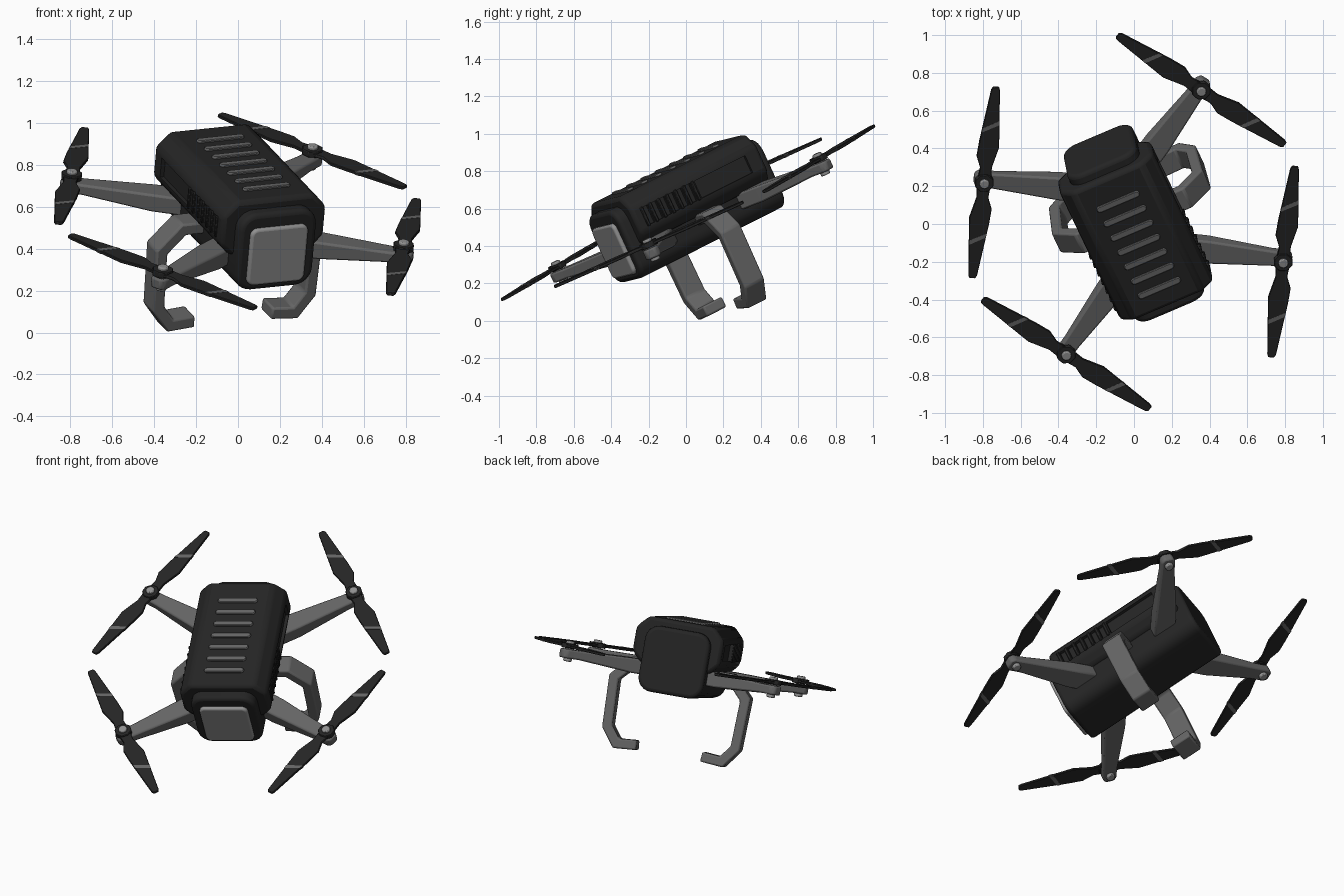
import bpy, bmesh, math
from mathutils import Matrix, Vector

if "Cube" in bpy.data.objects:
    bpy.data.objects.remove(bpy.data.objects["Cube"])

# Drone is modelled level, then tilted into its flying pose
X = Vector((0.916, 0.39, 0.095)).normalized()
Y = Vector((-0.386, 0.822, 0.413))
Y = (Y - X * Y.dot(X)).normalized()
Z = X.cross(Y)
POSE = Matrix.Translation((0, 0, 0.6)) @ Matrix((X, Y, Z)).transposed().to_4x4()


def material(name, v):
    m = bpy.data.materials.new(name)
    m.diffuse_color = (v, v, v, 1)
    m.use_nodes = True
    m.node_tree.nodes["Principled BSDF"].inputs["Base Color"].default_value = m.diffuse_color
    return m


BLACK = material("black_shell", 0.018)
DARK = material("dark_recess", 0.008)
GREY = material("grey_frame", 0.13)
LIGHT = material("light_grey", 0.28)
parts = []


def add(name, bm, mat, bevel=0.0, segments=2, smooth=True):
    bmesh.ops.recalc_face_normals(bm, faces=bm.faces)
    me = bpy.data.meshes.new(name)
    bm.to_mesh(me)
    bm.free()
    ob = bpy.data.objects.new(name, me)
    bpy.context.collection.objects.link(ob)
    ob.matrix_world = POSE
    me.materials.append(mat)
    if bevel:
        b = ob.modifiers.new("bevel", "BEVEL")
        b.width, b.segments, b.limit_method = bevel, segments, "ANGLE"
        b.angle_limit = math.radians(25)
    if smooth:
        bpy.ops.object.select_all(action="DESELECT")
        ob.select_set(True)
        bpy.context.view_layer.objects.active = ob
        bpy.ops.object.shade_smooth_by_angle(angle=math.radians(35))
    parts.append(ob)
    return ob


def box(bm, c, s):
    m = Matrix.Translation(c) @ Matrix.Diagonal((*s, 1))
    bmesh.ops.create_cube(bm, size=1, matrix=m)


def prism(bm, pts, vec):
    f = bm.faces.new([bm.verts.new(p) for p in pts])
    r = bmesh.ops.extrude_face_region(bm, geom=[f])
    bmesh.ops.translate(bm, vec=vec, verts=[v for v in r["geom"] if isinstance(v, bmesh.types.BMVert)])


def cylinder(bm, c, r, h, n=16):
    bmesh.ops.create_cone(bm, cap_ends=True, segments=n, radius1=r, radius2=r, depth=h,
                          matrix=Matrix.Translation(c))


def rounded(w, z0, z1, r, y, n=6):
    pts = []
    for cx, cz, a0 in ((w - r, z1 - r, 0), (r - w, z1 - r, 90), (r - w, z0 + r, 180), (w - r, z0 + r, 270)):
        for i in range(n + 1):
            a = math.radians(a0 + 90 * i / n)
            pts.append((cx + r * math.cos(a), y, cz + r * math.sin(a)))
    return pts


# Upper shell with chamfered top and recessed side grilles
half = [(0.20, 0.233), (0.27, 0.16), (0.27, 0.01), (0.215, -0.05)]
prof = half + [(-x, z) for x, z in reversed(half)]
bm = bmesh.new()
prism(bm, [(x, -0.415, z) for x, z in prof], (0, 0.83, 0))
shell = add("upper_shell", bm, BLACK, 0.022)
bm = bmesh.new()
for s in (-1, 1):
    box(bm, (s * 0.27, 0.16, 0.085), (0.04, 0.33, 0.1))
    for i in range(6):
        box(bm, (s * 0.27, -0.325 + i * 0.055, 0.085), (0.04, 0.03, 0.1))
cutter = add("grille_cutter", bm, DARK, smooth=False)
cutter.hide_render = True
cutter.hide_set(True)
cut = shell.modifiers.new("grille", "BOOLEAN")
cut.operation, cut.solver, cut.object = "DIFFERENCE", "EXACT", cutter

# Grille fins
bm = bmesh.new()
for s in (-1, 1):
    for i in range(7):
        box(bm, (s * 0.268, -0.352 + i * 0.055, 0.085), (0.02, 0.018, 0.11))
add("grille_fins", bm, BLACK, 0.004, 1)

# Lower hull, showing at both ends and below
bm = bmesh.new()
prism(bm, rounded(0.2, -0.215, 0.185, 0.085, -0.475), (0, 0.945, 0))
add("hull", bm, BLACK, 0.022, 3)

# Front plate
bm = bmesh.new()
prism(bm, rounded(0.148, -0.18, 0.115, 0.035, -0.497), (0, 0.04, 0))
add("front_plate", bm, LIGHT, 0.012, 3)

# Top vent bars
bm = bmesh.new()
for i in range(7):
    y, pts = 0.264 - i * 0.0927, []
    for s in (1, -1):
        for k in range(7):
            a = math.radians(-90 + 30 * k)
            pts.append((s * (0.105 + 0.018 * math.cos(a)), y + s * 0.018 * math.sin(a), 0.225))
    prism(bm, pts, (0, 0, 0.019))
add("top_vents", bm, GREY, 0.004, 1)

for sx, side in ((-1, "left"), (1, "right")):
    # Landing leg: flat strap swept along a bent path
    path = [Vector(p) for p in ((0.14, -0.065), (0.30, -0.065), (0.405, -0.175), (0.395, -0.475),
                                (0.325, -0.568), (0.2, -0.558))]
    inner, outer = [], []
    for i, p in enumerate(path):
        a = (p - path[i - 1]).normalized() if i else (path[1] - p).normalized()
        b = (path[i + 1] - p).normalized() if i < len(path) - 1 else a
        t = (a + b).normalized()
        n = Vector((-t.y, t.x)) * 0.03 / max(t.dot(a), 0.5)
        outer.append(p + n)
        inner.append(p - n)
    bm = bmesh.new()
    prism(bm, [(sx * p.x, -0.063, p.y) for p in outer + inner[::-1]], (0, 0.126, 0))
    add(side + "_landing_leg", bm, GREY, 0.01)

    for sy, end in ((-1, "front"), (1, "rear")):
        tag = end + "_" + side
        hub = Vector((sx * 0.627, sy * 0.553, 0))
        # Tapered arm, deeper at the root
        d = Vector((-sx * 0.85, -sy * 0.53, 0)).normalized()
        q = Vector((-d.y, d.x, 0))
        bm = bmesh.new()
        rings = []
        for r, w, z0, z1 in ((-0.05, 0.026, -0.1, -0.045), (-0.025, 0.044, -0.1, -0.045),
                             (0.06, 0.044, -0.1, -0.045), (0.40, 0.066, -0.125, -0.035),
                             (0.56, 0.066, -0.125, -0.035)):
            c = hub + d * r
            rings.append([bm.verts.new(c + q * a + Vector((0, 0, z)))
                          for a, z in ((-w, z0), (w, z0), (w, z1), (-w, z1))])
        for a, b in zip(rings, rings[1:]):
            for k in range(4):
                bm.faces.new((a[k], a[(k + 1) % 4], b[(k + 1) % 4], b[k]))
        bm.faces.new(rings[0])
        bm.faces.new(rings[-1])
        add(tag + "_arm", bm, GREY, 0.01)

        # Screw through the hub, showing above and below
        bm = bmesh.new()
        cylinder(bm, hub + Vector((0, 0, -0.057)), 0.026, 0.125)
        add(tag + "_hub_screw", bm, LIGHT, 0.006)

        # Propeller: hub block and two swept blades
        u = Vector((-sx * sy * 0.5, 0.866, 0))
        v = Vector((u.y, -u.x, 0)) * (-sx * sy)
        base = hub + Vector((0, 0, -0.034))
        bm = bmesh.new()
        cylinder(bm, hub + Vector((0, 0, -0.025)), 0.052, 0.03, 8)
        stripe = bmesh.new()
        for s in (1, -1):
            blade = [(0.03, -0.036), (0.085, -0.032), (0.15, -0.058), (0.24, -0.054), (0.54, -0.026), (0.557, -0.018),
                     (0.557, 0.014), (0.54, 0.02), (0.21, 0.055), (0.09, 0.03), (0.03, 0.036)]
            prism(bm, [base + s * (u * r + v * w) for r, w in blade], (0, 0, 0.016))
            band = [(0.29, -0.049), (0.315, -0.0465), (0.365, 0.0385), (0.34, 0.041)]
            prism(stripe, [base + s * (u * r + v * w) - Vector((0, 0, 0.001)) for r, w in band], (0, 0, 0.018))
        add(tag + "_propeller", bm, BLACK, 0.003, 1)
        add(tag + "_propeller_stripe", stripe, GREY, smooth=False)

# Rest the model on the ground
bpy.context.view_layer.update()
low = min((o.matrix_world @ Vector(c)).z for o in parts for c in [v.co for v in o.data.vertices])
for o in parts:
    o.location.z -= low
